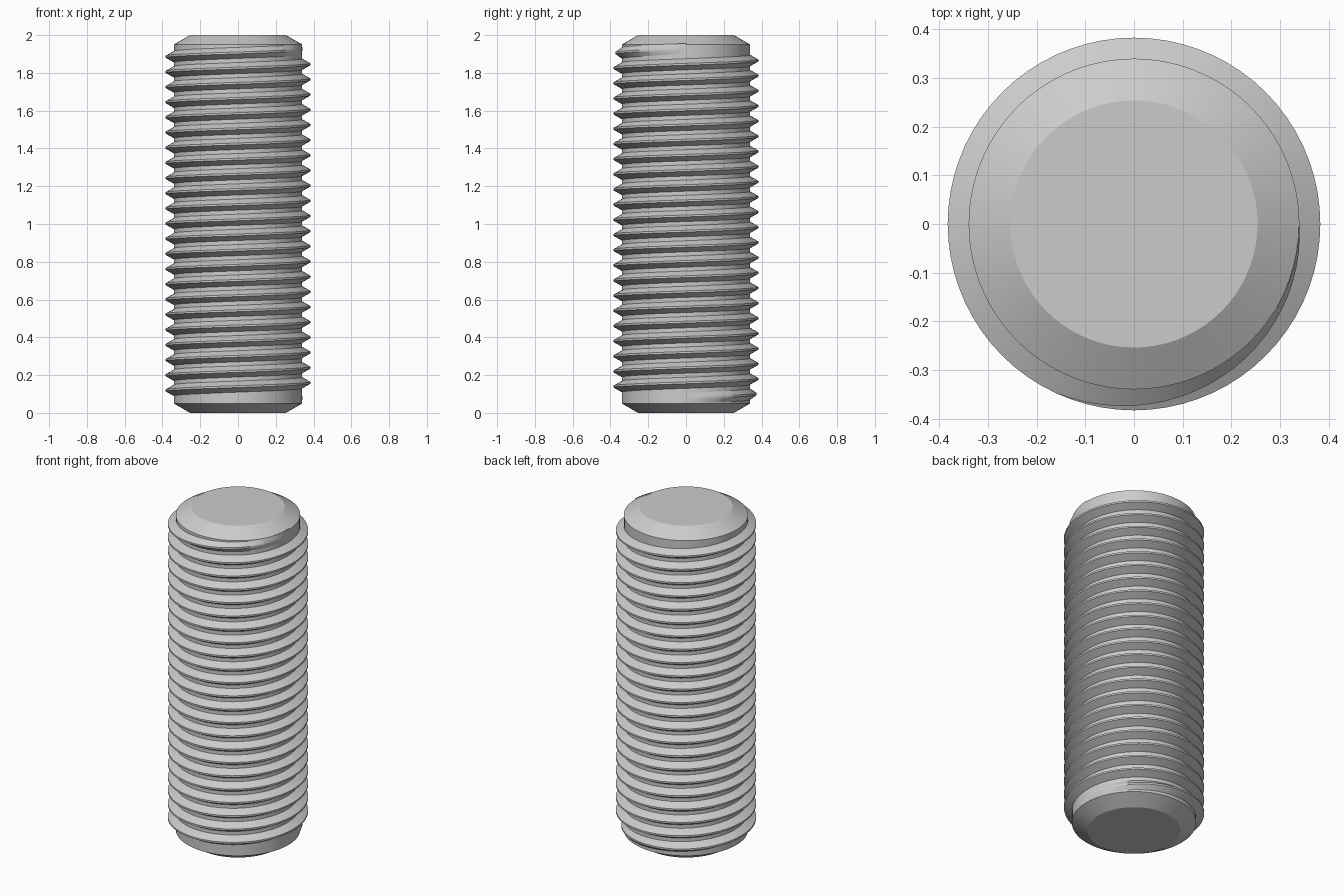
import bpy
import bmesh
from math import cos, sin, pi

cube = bpy.data.objects.get("Cube")
if cube:
    bpy.data.objects.remove(cube, do_unlink=True)

SEGMENTS = 72          # sides around the rod
ROOT, CREST, TIP = 0.34, 0.383, 0.254
LENGTH, CHAMFER = 2.0, 0.05
PITCH, TURNS, START = 0.0803, 23, 0.079
RUNOUT = 0.32          # fraction of a turn over which the thread fades

steel = bpy.data.materials.new("steel grey")
steel.use_nodes = True
grey = (0.6, 0.6, 0.6, 1)
steel.diffuse_color = grey
steel.node_tree.nodes["Principled BSDF"].inputs["Base Color"].default_value = grey


def finish(bm, name):
    bmesh.ops.recalc_face_normals(bm, faces=bm.faces)
    mesh = bpy.data.meshes.new(name)
    bm.to_mesh(mesh)
    bm.free()
    obj = bpy.data.objects.new(name, mesh)
    bpy.context.collection.objects.link(obj)
    mesh.materials.append(steel)
    bpy.ops.object.select_all(action="DESELECT")
    obj.select_set(True)
    bpy.context.view_layer.objects.active = obj
    bpy.ops.object.shade_smooth_by_angle(angle=pi / 7)


def bridge(bm, a, b):
    for i in range(len(a)):
        j = (i + 1) % len(a)
        bm.faces.new((a[i], a[j], b[j], b[i]))


# Rod core with chamfered ends
bm = bmesh.new()
profile = [(TIP, 0), (ROOT, CHAMFER), (ROOT, LENGTH - CHAMFER), (TIP, LENGTH)]
rings = []
for r, z in profile:
    angles = [2 * pi * i / SEGMENTS for i in range(SEGMENTS)]
    rings.append([bm.verts.new((r * cos(a), r * sin(a), z)) for a in angles])
for low, high in zip(rings, rings[1:]):
    bridge(bm, low, high)
bm.faces.new(rings[0])
bm.faces.new(rings[-1])
finish(bm, "rod_core")

# Right-hand helical thread, fading into the core at both ends
bm = bmesh.new()
sections = []
base = ROOT - 0.001
for i in range(SEGMENTS * TURNS + 1):
    turn = i / SEGMENTS
    a = 2 * pi * turn
    z = START + PITCH * turn
    fade = min(1, turn / RUNOUT, (TURNS - turn) / RUNOUT)
    top = ROOT + (CREST - ROOT) * fade
    section = [(base, -3 / 8), (top, -1 / 16), (top, 1 / 16), (base, 3 / 8)]
    sections.append([bm.verts.new((r * cos(a), r * sin(a), z + k * PITCH))
                     for r, k in section])
for low, high in zip(sections, sections[1:]):
    bridge(bm, low, high)
bm.faces.new(sections[0])
bm.faces.new(sections[-1])
finish(bm, "screw_thread")
